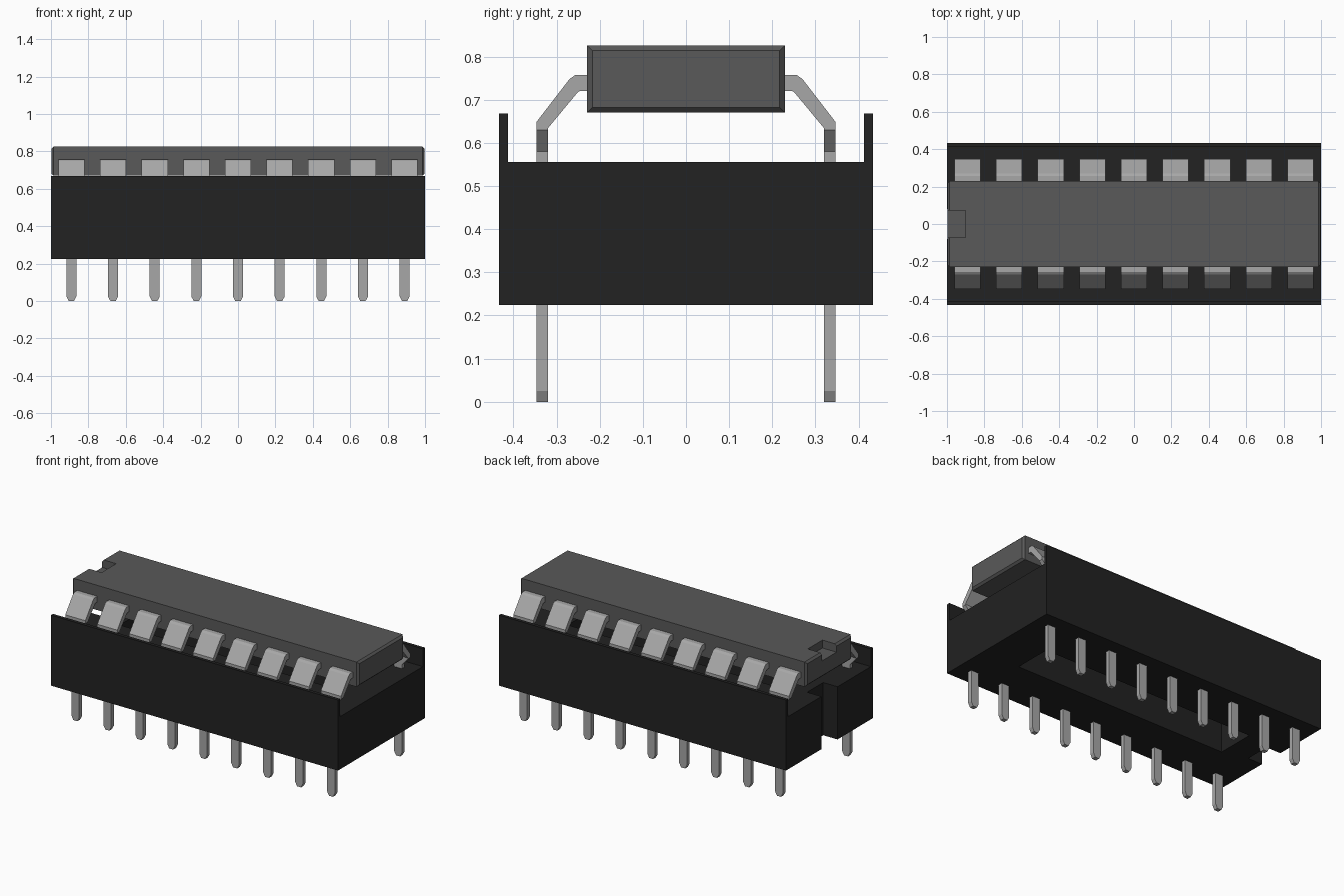
import bpy
import bmesh

if "Cube" in bpy.data.objects:
    bpy.data.objects.remove(bpy.data.objects["Cube"], do_unlink=True)


def material(name, rgb, rough):
    m = bpy.data.materials.new(name)
    m.use_nodes = True
    m.diffuse_color = (*rgb, 1)
    bsdf = m.node_tree.nodes["Principled BSDF"]
    bsdf.inputs["Base Color"].default_value = (*rgb, 1)
    bsdf.inputs["Roughness"].default_value = rough
    return m


black = material("black plastic", (0.016, 0.016, 0.016), 0.6)
grey = material("dark grey resin", (0.1, 0.1, 0.1), 0.6)
metal = material("tinned metal", (0.39, 0.39, 0.39), 0.5)


def loft(name, rings, mat):
    """Join closed rings of equal size into a capped solid."""
    bm = bmesh.new()
    loops = [[bm.verts.new(p) for p in ring] for ring in rings]
    n = len(loops[0])
    for a, b in zip(loops, loops[1:]):
        for i in range(n):
            j = (i + 1) % n
            bm.faces.new((a[i], a[j], b[j], b[i]))
    bm.faces.new(loops[0])
    bm.faces.new(loops[-1])
    bmesh.ops.recalc_face_normals(bm, faces=bm.faces)
    mesh = bpy.data.meshes.new(name)
    bm.to_mesh(mesh)
    bm.free()
    obj = bpy.data.objects.new(name, mesh)
    bpy.context.collection.objects.link(obj)
    mesh.materials.append(mat)
    return obj


def rect(x, y, z0, z1):
    return [(x, -y, z0), (x, y, z0), (x, y, z1), (x, -y, z1)]


def cut(target, x0, x1, y, z0, z1):
    """Subtract a box that is centred on y = 0."""
    cutter = loft("cutter", [rect(x0, y, z0, z1), rect(x1, y, z0, z1)],
                  target.data.materials[0])
    cutter.hide_render = True
    mod = target.modifiers.new("cut", "BOOLEAN")
    mod.operation = "DIFFERENCE"
    mod.solver = "EXACT"
    mod.object = cutter
    bpy.context.view_layer.objects.active = target
    bpy.ops.object.modifier_apply(modifier=mod.name)
    bpy.data.objects.remove(cutter, do_unlink=True)


# Socket: U-shaped section with thin side walls, open middle and end notch
section = [(-0.433, 0.224), (0.433, 0.224), (0.433, 0.668), (0.412, 0.668),
           (0.412, 0.556), (-0.412, 0.556), (-0.412, 0.668), (-0.433, 0.668)]
socket = loft("socket", [[(x, y, z) for y, z in section] for x in (-1, 1)], black)
cut(socket, -0.74, 0.74, 0.12, 0.1, 0.7)
cut(socket, -1.1, -0.9, 0.08, 0.1, 0.7)

# Chip body: chamfered end faces and an orientation notch on top
c = 0.012
chip = loft("chip_body", [
    rect(-0.998, 0.229 - c, 0.67 + c, 0.826 - c),
    rect(-0.998 + c, 0.229, 0.67, 0.826),
    rect(0.998 - c, 0.229, 0.67, 0.826),
    rect(0.998, 0.229 - c, 0.67 + c, 0.826 - c)], grey)
cut(chip, -1.1, -0.9, 0.073, 0.776, 0.9)

# Leads: outer (y, z), inner (y, z), half width in x
stations = [
    ((0.222, 0.757), (0.222, 0.720), 0.07),
    ((0.257, 0.757), (0.247, 0.720), 0.07),
    ((0.270, 0.748), (0.252, 0.716), 0.07),
    ((0.347, 0.648), (0.320, 0.634), 0.07),
    ((0.347, 0.630), (0.320, 0.630), 0.07),
    ((0.347, 0.580), (0.320, 0.580), 0.027),
    ((0.347, 0.025), (0.320, 0.025), 0.027),
    ((0.347, 0.000), (0.320, 0.000), 0.014)]
for side, label in ((-1, "front"), (1, "back")):
    for i in range(9):
        x = (i - 4) * 0.2227
        rings = [[(x - w, side * o[0], o[1]), (x + w, side * o[0], o[1]),
                  (x + w, side * n[0], n[1]), (x - w, side * n[0], n[1])]
                 for o, n, w in stations]
        loft(f"{label}_lead_{i + 1}", rings, metal)
